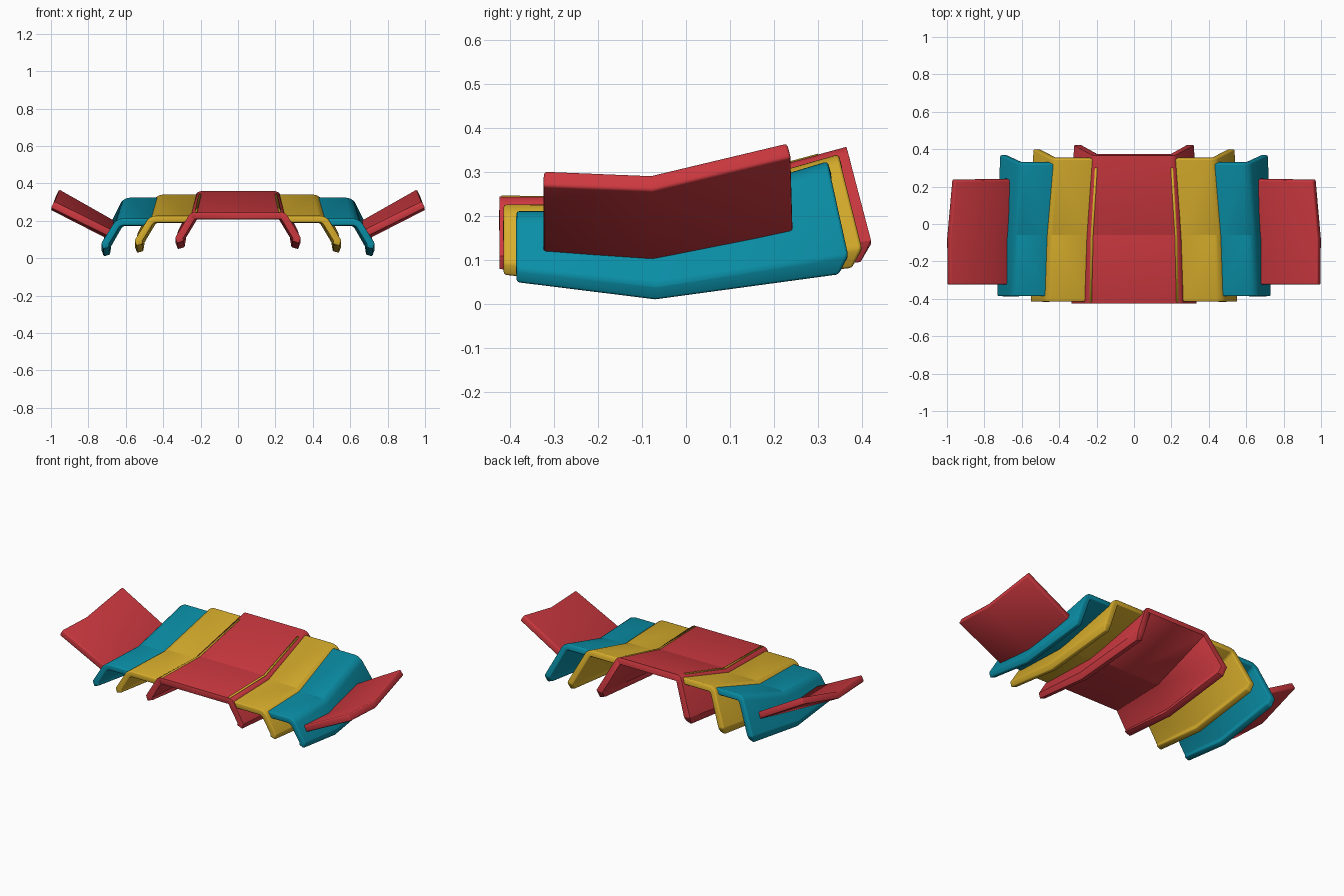
import bpy, bmesh, math

if "Cube" in bpy.data.objects:
    bpy.data.objects.remove(bpy.data.objects["Cube"])


def material(name, rgb):
    m = bpy.data.materials.new(name)
    m.diffuse_color = (*rgb, 1)
    m.use_nodes = True
    m.node_tree.nodes["Principled BSDF"].inputs["Base Color"].default_value = m.diffuse_color
    return m


RED = material("red", (0.60, 0.04, 0.05))
YELLOW = material("yellow", (0.68, 0.42, 0.025))
TEAL = material("teal", (0.003, 0.27, 0.38))


def sheet(name, rows, mat, thick, crease_row=None, radius=0.02):
    """Folded sheet from a grid of points, mirrored in x and thickened downward."""
    bm = bmesh.new()
    grid = [[bm.verts.new(p) for p in row] for row in rows]
    for a, b in zip(grid, grid[1:]):
        for i in range(len(a) - 1):
            bm.faces.new((a[i], b[i], b[i + 1], a[i + 1]))
    if crease_row is not None:
        row = set(grid[crease_row])
        edges = [e for e in bm.edges if set(e.verts) <= row]
        bmesh.ops.bevel(bm, geom=edges, offset=radius, segments=6,
                        profile=0.5, affect='EDGES')
    me = bpy.data.meshes.new(name)
    bm.to_mesh(me)
    bm.free()
    me.materials.append(mat)
    ob = bpy.data.objects.new(name, me)
    bpy.context.collection.objects.link(ob)
    bpy.context.view_layer.objects.active = ob
    bpy.ops.object.select_all(action='DESELECT')
    ob.select_set(True)
    bpy.ops.object.shade_smooth_by_angle(angle=math.radians(14))
    mir = ob.modifiers.new("mirror", 'MIRROR')
    mir.merge_threshold = 0.0005
    sol = ob.modifiers.new("thickness", 'SOLIDIFY')
    sol.thickness, sol.offset, sol.use_even_offset = thick, -1, True
    if thick > 0.01:
        bev = ob.modifiers.new("soft_rims", 'BEVEL')
        bev.width, bev.segments = 0.007, 2
        bev.limit_method, bev.angle_limit = 'ANGLE', math.radians(40)
    return ob


def channel(name, mat, inner, foot_x, top, low, bottom, radius):
    """Top plate, sloped side wall and slightly tucked-in foot.
    Each row holds (y, z) at the front, the fold and the back."""
    xs = [inner] + [[foot_x - d for d in row] for row in (
        (0.082, 0.094, 0.118), (0.0, 0.0, 0.014), (0.01, 0.014, 0.022))]
    rows = [[(x, y, z) for x, (y, z) in zip(row, line)]
            for row, line in zip(xs, (top, top, low, bottom))]
    return sheet(name, rows, mat, 0.037, crease_row=1, radius=radius)


# Nested plates, centre to outside
channel("centre_plate", RED, (0, 0, 0), 0.335,
        [(-0.424, 0.245), (-0.06, 0.243), (0.365, 0.358)],
        [(-0.424, 0.11), (-0.067, 0.085), (0.421, 0.145)],
        [(-0.424, 0.08), (-0.07, 0.048), (0.397, 0.096)], 0.02)
channel("middle_plates", YELLOW, (0.243, 0.234, 0.213), 0.553,
        [(-0.415, 0.227), (-0.06, 0.225), (0.347, 0.341)],
        [(-0.415, 0.095), (-0.067, 0.065), (0.40, 0.128)],
        [(-0.415, 0.065), (-0.07, 0.028), (0.378, 0.081)], 0.032)
channel("outer_plates", TEAL, (0.46, 0.45, 0.425), 0.731,
        [(-0.386, 0.212), (-0.06, 0.21), (0.322, 0.325)],
        [(-0.386, 0.08), (-0.067, 0.045), (0.369, 0.112)],
        [(-0.386, 0.048), (-0.07, 0.009), (0.348, 0.066)], 0.035)

# Thin trim lines along the sides of the centre plate
trim_path = [(0.226, -0.42, 0.247), (0.218, -0.06, 0.245), (0.196, 0.30, 0.3425)]
sheet("centre_trim", [trim_path, [(x + 0.013, y, z) for x, y, z in trim_path]],
      YELLOW, 0.004)

# Tilted wings: bent plates rising outward, inner and outer edges front to back
wing_inner = [(0.672, -0.323, 0.151), (0.666, -0.08, 0.132), (0.652, 0.235, 0.196)]
wing_outer = [(0.982, -0.323, 0.304), (0.983, -0.08, 0.294), (0.955, 0.230, 0.368)]
sheet("wings", [wing_inner, wing_outer], RED, 0.04)
